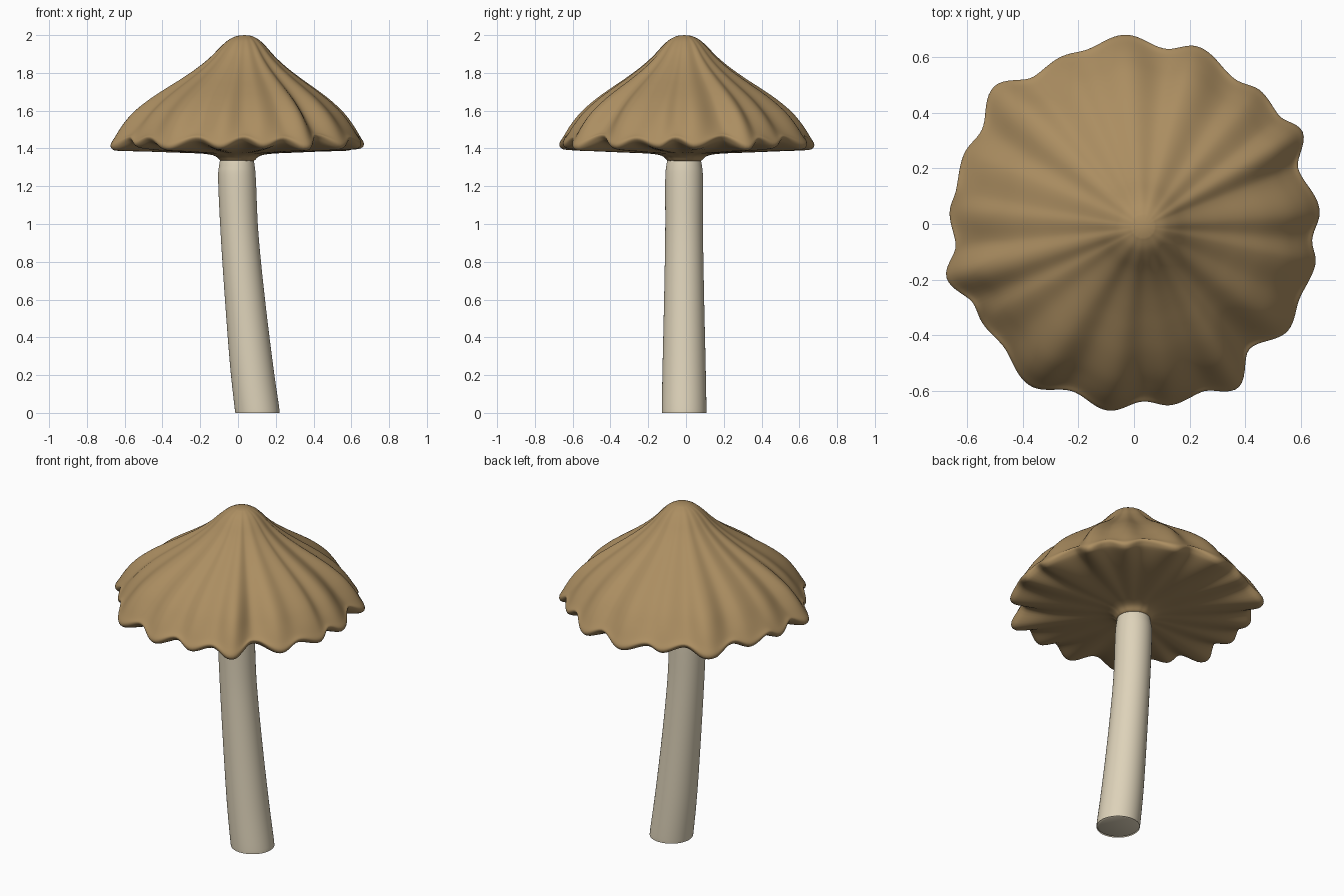
import bpy, bmesh, math

if "Cube" in bpy.data.objects:
    bpy.data.objects.remove(bpy.data.objects["Cube"])


def material(name, rgb):
    m = bpy.data.materials.new(name)
    m.diffuse_color = (*rgb, 1)
    m.use_nodes = True
    m.node_tree.nodes["Principled BSDF"].inputs["Base Color"].default_value = m.diffuse_color
    return m


def loft(name, rings, mat, cap_start=True, cap_end=True):
    """Skin a list of closed rings; a ring of one point becomes a tip."""
    bm = bmesh.new()
    vr = [[bm.verts.new(p) for p in ring] for ring in rings]
    for a, b in zip(vr, vr[1:]):
        n = max(len(a), len(b))
        for i in range(n):
            j = (i + 1) % n
            if len(a) == 1:
                bm.faces.new((a[0], b[i], b[j]))
            else:
                bm.faces.new((a[i], b[i], b[j], a[j]))
    for ring, wanted in ((vr[0], cap_start), (vr[-1], cap_end)):
        if wanted and len(ring) > 1:
            bm.faces.new(ring)
    bmesh.ops.recalc_face_normals(bm, faces=bm.faces)
    me = bpy.data.meshes.new(name)
    bm.to_mesh(me)
    bm.free()
    me.materials.append(mat)
    ob = bpy.data.objects.new(name, me)
    bpy.context.collection.objects.link(ob)
    bpy.ops.object.select_all(action='DESELECT')
    ob.select_set(True)
    bpy.context.view_layer.objects.active = ob
    bpy.ops.object.shade_smooth_by_angle(angle=math.radians(60))
    return ob


def smooth_path(pts, steps):
    """Catmull-Rom through the given points."""
    out = []
    ext = [pts[0]] + pts + [pts[-1]]
    for p0, p1, p2, p3 in zip(ext, ext[1:], ext[2:], ext[3:]):
        for s in range(steps):
            t = s / steps
            out.append(tuple(0.5 * (2 * b + (c - a) * t + (2 * a - 5 * b + 4 * c - d) * t * t
                                    + (3 * b - a - 3 * c + d) * t ** 3)
                             for a, b, c, d in zip(p0, p1, p2, p3)))
    return out + [pts[-1]]


brown = material("cap brown", (0.41, 0.27, 0.12))
cream = material("stem cream", (0.73, 0.65, 0.49))

# Cap rim: alternating lobe and fold (angle in degrees, radius)
RIM = [(-164, .70), (-153, .643), (-147, .65), (-138, .642), (-123, .69), (-110, .64), (-98, .676),
       (-87, .638), (-78, .664), (-68, .65), (-58, .697), (-47, .611), (-34, .673), (-24, .652),
       (-12.5, .667), (-5, .642), (4, .668), (18.5, .622), (29, .69), (37, .65), (46, .66),
       (55, .634), (70, .677), (80, .639), (93, .68), (106, .648), (113, .655), (124, .64),
       (135.6, .704), (149, .642), (157.7, .66), (169, .65), (176, .663), (186.4, .644), (196, .70)]


def rim(deg):
    """Radius of the rim and how deep the point lies in a fold."""
    for i, ((a, ra), (b, rb)) in enumerate(zip(RIM, RIM[1:])):
        if a <= deg <= b:
            t = 0.5 - 0.5 * math.cos(math.pi * (deg - a) / (b - a))
            r = ra + (rb - ra) * t
            wave = 1 - t if i % 2 else t
            return r, .5 * wave + .5 * min(1.2, max(0, (.69 - r) / .06))


# Cap profile: relative radius, height, rim lift amount
PROFILE = [(.06, 1.996, 0), (.12, 1.976, 0), (.18, 1.941, 0), (.26, 1.885, 0), (.36, 1.828, 0),
           (.48, 1.77, 0), (.6, 1.716, 0), (.72, 1.658, 0), (.83, 1.592, 0), (.91, 1.525, .1),
           (.97, 1.457, .5), (1.0, 1.418, .9), (.985, 1.394, 1), (.93, 1.387, .75),
           (.75, 1.384, .3), (.5, 1.378, .1),
           (.28, 1.372, .03), (.18, 1.36, 0), (.135, 1.335, 0), (.11, 1.335, 0)]
SEG = 256
rim_points = [(math.radians(d), *rim(d)) for d in (-164 + 360 * i / SEG for i in range(SEG))]
rings = [[(.035, -.01, 2.0)]]
path = smooth_path(PROFILE, 4)
peak = max(range(len(path)), key=lambda i: path[i][0])
for i, (rho, z, lift) in enumerate(path):
    ring = []
    for a, R, fold in rim_points:
        r = rho * (.66 + (R - .66) * min(1, rho * 1.2))
        if i < peak:
            r -= .016 * fold * math.sin(math.pi * rho) * min(1, rho * 1.2)
        dx = .035 * max(0, 1 - rho) if i < peak else -.004 * (1 - rho)
        dy = -.01 * (1 - rho)
        ring.append((r * math.cos(a) + dx, r * math.sin(a) + dy, z + .055 * lift * fold))
    rings.append(ring)
loft("cap", rings, brown)

# Stem: leaning path (centre x, height, radius)
STEM = [(.102, 0, .106), (.102, .006, .115), (.101, .02, .118), (.072, .25, .114), (.037, .6, .106),
        (.008, .95, .1), (-.005, 1.23, .1), (-.006, 1.31, .094), (-.006, 1.352, .085)]
loft("stem", [[(x + r * math.cos(2 * math.pi * i / 48), -.01 + r * math.sin(2 * math.pi * i / 48), z)
               for i in range(48)] for x, z, r in smooth_path(STEM, 5)], cream)
